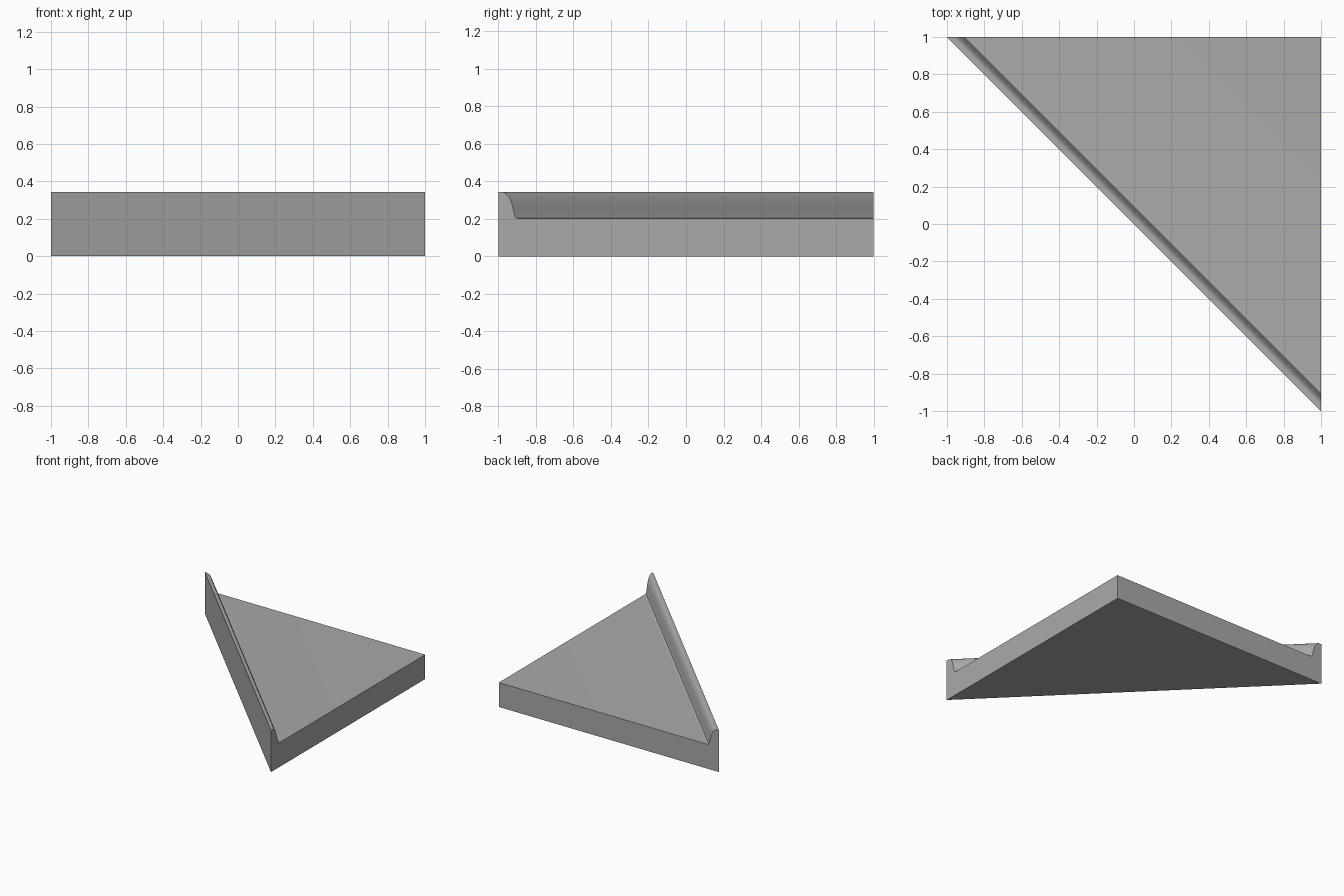
import bpy
import bmesh
from math import radians

cube = bpy.data.objects.get("Cube")
if cube:
    bpy.data.objects.remove(cube, do_unlink=True)

BASE, LIP, SPAN = 0.20, 0.342, 2.0

grey = bpy.data.materials.new("plain grey")
grey.use_nodes = True
colour = (0.4, 0.4, 0.4, 1)
grey.diffuse_color = colour
grey.node_tree.nodes["Principled BSDF"].inputs["Base Color"].default_value = colour

# Section: distance inward from the diagonal face, and height
lip_curve = [(0.025, LIP), (0.04, 0.335), (0.053, 0.321), (0.065, 0.30),
             (0.074, 0.27), (0.081, 0.24), (0.087, 0.217), (0.093, 0.205),
             (0.102, 0.201), (0.12, BASE)]
section = [(0, 0), (0, LIP)] + lip_curve + [(SPAN, BASE), (SPAN, 0)]

# Corner wedge: the section runs along the diagonal, mitred at both straight sides
bm = bmesh.new()
right_end = [bm.verts.new((1, d - 1, z)) for d, z in section]
back_end = [bm.verts.new((d - 1, 1, z)) for d, z in section]
bm.faces.new(right_end)
bm.faces.new(back_end)
for i in range(len(section)):
    j = (i + 1) % len(section)
    bm.faces.new((right_end[i], right_end[j], back_end[j], back_end[i]))
# The two ends meet in one upright edge at the square corner
bmesh.ops.remove_doubles(bm, verts=bm.verts, dist=1e-5)
bmesh.ops.dissolve_degenerate(bm, edges=bm.edges, dist=1e-5)
bmesh.ops.recalc_face_normals(bm, faces=bm.faces)

mesh = bpy.data.meshes.new("corner_wedge_with_lip")
bm.to_mesh(mesh)
bm.free()
mesh.materials.append(grey)
wedge = bpy.data.objects.new("corner_wedge_with_lip", mesh)
bpy.context.collection.objects.link(wedge)

bpy.ops.object.select_all(action="DESELECT")
wedge.select_set(True)
bpy.context.view_layer.objects.active = wedge
bpy.ops.object.shade_smooth_by_angle(angle=radians(35))
